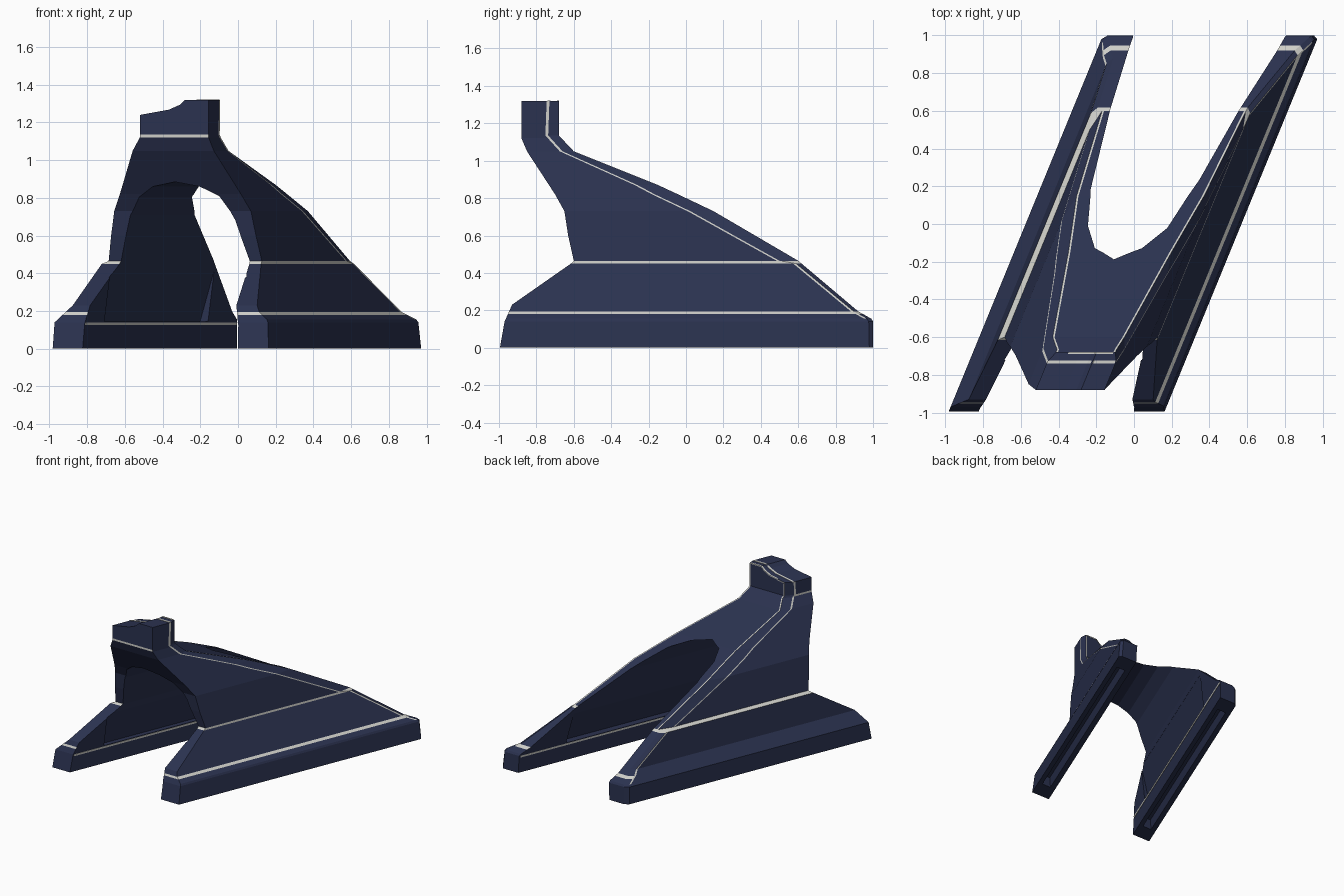
import bpy, bmesh

if "Cube" in bpy.data.objects:
    bpy.data.objects.remove(bpy.data.objects["Cube"])

SHEAR = 0.41          # the whole form leans sideways along y


def material(name, rgb):
    m = bpy.data.materials.new(name)
    m.diffuse_color = (*rgb, 1)
    m.use_nodes = True
    m.node_tree.nodes["Principled BSDF"].inputs["Base Color"].default_value = m.diffuse_color
    return m


NAVY = material("navy_panel", (0.024, 0.032, 0.08))
GREY = material("grey_trim", (0.62, 0.62, 0.58))


def finish(name, bm, mats):
    bmesh.ops.recalc_face_normals(bm, faces=bm.faces)
    me = bpy.data.meshes.new(name)
    bm.to_mesh(me)
    bm.free()
    for m in mats:
        me.materials.append(m)
    ob = bpy.data.objects.new(name, me)
    bpy.context.collection.objects.link(ob)
    return ob


def prism(name, profile, y0, y1, mats):
    """Extrude a (u, z) profile along the leaning y direction."""
    bm = bmesh.new()
    a, b = [[bm.verts.new((u + SHEAR * y, y, z)) for u, z in profile] for y in (y0, y1)]
    n = len(profile)
    bm.faces.new(a)
    bm.faces.new(b[::-1])
    for i in range(n):
        j = (i + 1) % n
        bm.faces.new((a[i], a[j], b[j], b[i]))
    return finish(name, bm, mats)


def lookup(curve, z):
    for (z0, v0), (z1, v1) in zip(curve, curve[1:]):
        if z <= z1:
            return v0 + (v1 - v0) * (z - z0) / (z1 - z0)
    return curve[-1][1]


# Outline curves over height: front, back, left, right, rear chamfer
FRONT = [(0, -.995), (.14, -.97), (.23, -.93), (.45, -.615), (.465, -.6), (.6, -.63),
         (.73, -.65), (.82, -.7), (1.05, -.85), (1.12, -.88), (1.32, -.88)]
BACK = [(0, 1), (.15, 1), (.195, .92), (.465, .6), (.74, .13), (.87, -.15),
        (1.05, -.6), (1.135, -.68), (1.32, -.68)]
LEFT = [(0, -.575), (.14, -.575), (.23, -.495), (.45, -.47), (.465, -.44),
        (.73, -.39), (1.05, -.21), (1.12, -.16), (1.32, -.16)]
RIGHT = [(0, .57), (.15, .555), (.195, .5), (.45, .375), (.73, .335), (1.05, .22),
         (1.12, .205), (1.32, .205)]
CHAMFER = [(0, .02), (.45, .03), (.465, .1), (.8, .13), (1.05, .06), (1.32, .05)]
LEVELS = [0, .14, .155, .18, .195, .23, .45, .465, .6, .73, .82, .87, 1.05, 1.12, 1.135, 1.32]

# Solid body, lofted from level to level, with grey trim faces
bm = bmesh.new()
rings = []
for z in LEVELS:
    f, b, l, r, c = (lookup(k, z) for k in (FRONT, BACK, LEFT, RIGHT, CHAMFER))
    right = [(r, f), (r, b - c - .015), (r, b - c), (r - .025, b), (r - .035, b)]
    left = [(l + .035, b), (l + .025, b), (l, b - c), (l, b - c - .015)]
    rings.append([bm.verts.new((u + SHEAR * y, y, z)) for u, y in [(l, f)] + right + left])
for z, lo, hi in zip(LEVELS, rings, rings[1:]):
    for i in range(10):
        j = (i + 1) % 10
        face = bm.faces.new((lo[i], lo[j], hi[j], hi[i]))
        trim = (z == .45 or (z == .18 and i != 9) or (z == 1.12 and i in (0, 9))
                or (i in (2, 8) and z > .15) or (i in (4, 6) and z > .46))
        face.material_index = int(trim)
bm.faces.new(rings[0][::-1])
bm.faces.new(rings[-1])
body = finish("arched_support", bm, [NAVY, GREY])

# Cutters: arch tunnel, dipped tower top, inner leg recesses, underside channels
ARCH = [(-.417, -.1), (-.415, .13), (-.375, .46), (-.305, .71), (-.24, .805), (-.155, .86),
        (-.03, .885), (.095, .86), (.185, .81), (.25, .68), (.31, .46), (.4, .13), (.413, -.1)]
DIP = [(-.3, 1.235), (-.16, 1.24), (-.005, 1.268), (.055, 1.295), (.085, 1.325),
       (.085, 1.4), (-.3, 1.4)]
cutters = [prism("arch_cutter", ARCH, -1.5, 1.5, [NAVY]),
           prism("dip_cutter", DIP, -1.2, -.4, [NAVY])]
for s, top in ((-1, -.36), (1, .30)):
    cutters.append(prism("recess_cutter", [(s * .38, .145), (s * .455, .145), (top + s * .022, .41),
                                           (top - s * .03, .41)], -.72, .62, [NAVY]))
    cutters.append(prism("channel_cutter", [(s * .45, -.05), (s * .535, -.05), (s * .525, .08),
                                            (s * .46, .08)], -.85, .85, [NAVY]))
for cut in cutters:
    cut.hide_render = True
    mod = body.modifiers.new(cut.name, 'BOOLEAN')
    mod.operation = 'DIFFERENCE'
    mod.solver = 'EXACT'
    mod.object = cut
bpy.context.view_layer.update()
graph = bpy.context.evaluated_depsgraph_get()
result = bpy.data.meshes.new_from_object(body.evaluated_get(graph))
body.modifiers.clear()
body.data = result
for cut in cutters:
    bpy.data.objects.remove(cut)

# Trim lines over the tower top and along the inner legs
crest = [(-.16, 1.24), (-.005, 1.268), (.055, 1.295), (.085, 1.32), (.2, 1.32)]
strip = [(u, z + .003) for u, z in crest] + [(u, z - .004) for u, z in crest[::-1]]
prism("tower_trim_front", strip, -.74, -.725, [GREY])
narrow = [(u * .84 + .003, z) for u, z in strip]
prism("tower_trim_back", narrow, -.69, -.678, [GREY])
for s, u in ((-1, .415), (1, .4)):
    prism("inner_leg_trim", [(s * (u - .003), .125), (s * (u + .01), .125),
                             (s * (u + .01), .14), (s * (u - .004), .14)], -.965, .99, [GREY])
